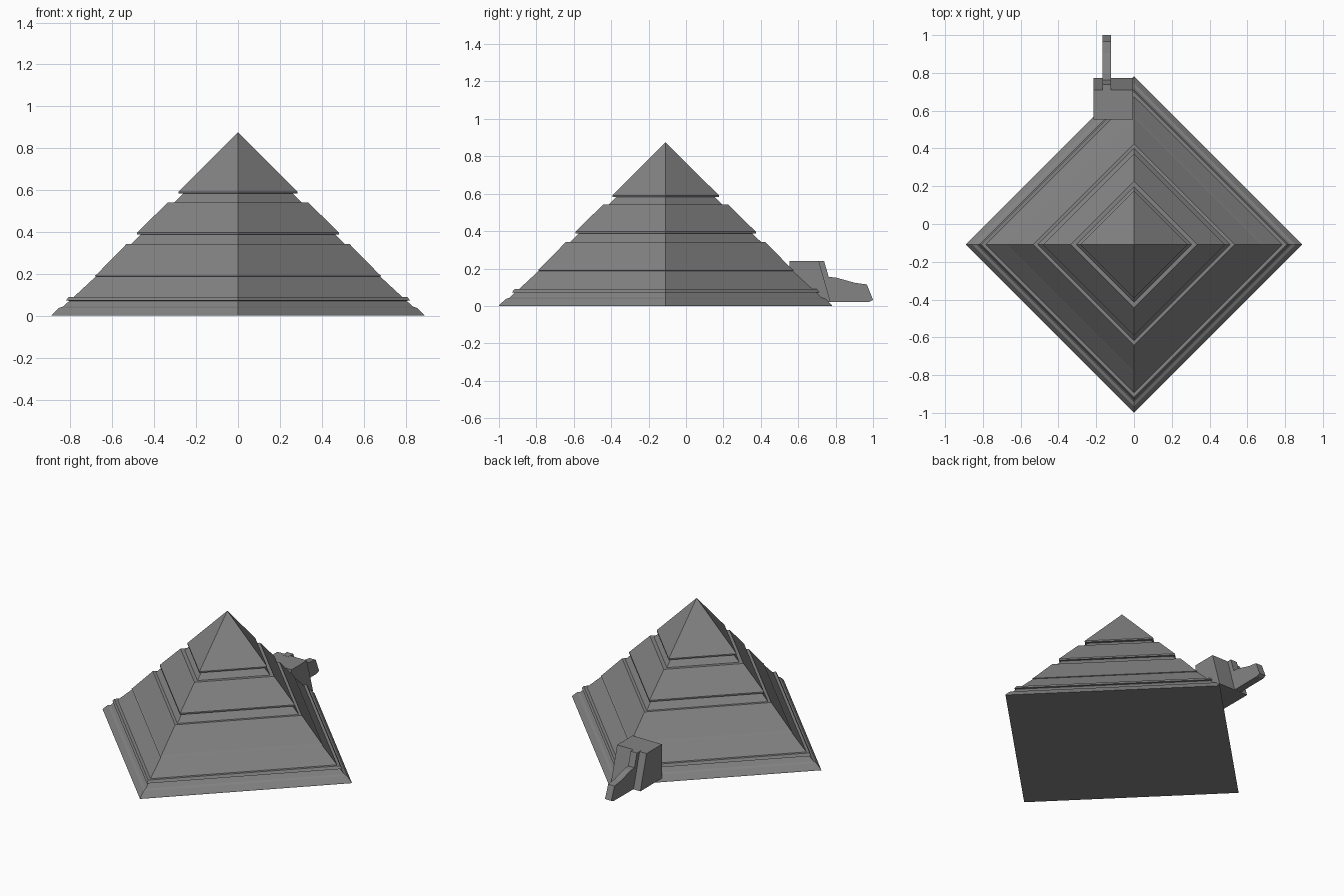
import bpy, bmesh

if "Cube" in bpy.data.objects:
    bpy.data.objects.remove(bpy.data.objects["Cube"])

CENTRE_Y = -0.109

# Dark grey stone
stone = bpy.data.materials.new("dark_stone")
stone.diffuse_color = (0.23, 0.23, 0.23, 1)
stone.use_nodes = True
stone.node_tree.nodes["Principled BSDF"].inputs["Base Color"].default_value = stone.diffuse_color


def finish(name, bm):
    bmesh.ops.recalc_face_normals(bm, faces=bm.faces)
    mesh = bpy.data.meshes.new(name)
    bm.to_mesh(mesh)
    bm.free()
    mesh.materials.append(stone)
    bpy.context.collection.objects.link(bpy.data.objects.new(name, mesh))


def square_lathe(name, profile, apex_z):
    """Stack diamond-shaped rings of (half diagonal, height), closed by an apex."""
    bm = bmesh.new()
    rings = [[bm.verts.new((r * dx, CENTRE_Y + r * dy, z))
              for dx, dy in ((1, 0), (0, 1), (-1, 0), (0, -1))] for r, z in profile]
    bm.faces.new(rings[0])
    for a, b in zip(rings, rings[1:]):
        for i in range(4):
            j = (i + 1) % 4
            bm.faces.new((a[i], a[j], b[j], b[i]))
    tip = bm.verts.new((0, CENTRE_Y, apex_z))
    for i in range(4):
        bm.faces.new((rings[-1][i], rings[-1][(i + 1) % 4], tip))
    finish(name, bm)


def extrude_x(name, outline, x0, x1):
    """Extrude a (y, z) side outline from x0 to x1."""
    bm = bmesh.new()
    face = bm.faces.new([bm.verts.new((x0, y, z)) for y, z in outline])
    ext = bmesh.ops.extrude_face_region(bm, geom=[face])
    moved = [g for g in ext["geom"] if isinstance(g, bmesh.types.BMVert)]
    bmesh.ops.translate(bm, verts=moved, vec=(x1 - x0, 0, 0))
    finish(name, bm)


# Stepped pyramid: sloping tiers with ledges and small overhanging lips
square_lathe("stepped_pyramid", [
    (0.891, 0), (0.889, 0.005), (0.855, 0.037), (0.834, 0.044), (0.806, 0.071),
    (0.821, 0.073), (0.808, 0.09), (0.784, 0.09),
    (0.678, 0.188), (0.684, 0.19), (0.672, 0.20), (0.533, 0.342), (0.51, 0.342),
    (0.463, 0.388), (0.482, 0.388), (0.482, 0.397), (0.335, 0.541), (0.305, 0.541),
    (0.262, 0.583), (0.285, 0.583), (0.285, 0.591)], 0.875)

# Entrance block with a sloping outer face
extrude_x("entrance_block",
          [(0.553, 0.02), (0.773, 0.02), (0.71, 0.24), (0.553, 0.24)], -0.215, -0.005)

# Narrow rib running down the block and out into a ramp
extrude_x("ramp_rib",
          [(0.69, 0.02), (0.98, 0.022), (1.0, 0.032), (0.967, 0.115), (0.905, 0.123),
           (0.80, 0.152), (0.763, 0.155), (0.738, 0.241), (0.69, 0.241)], -0.166, -0.121)
